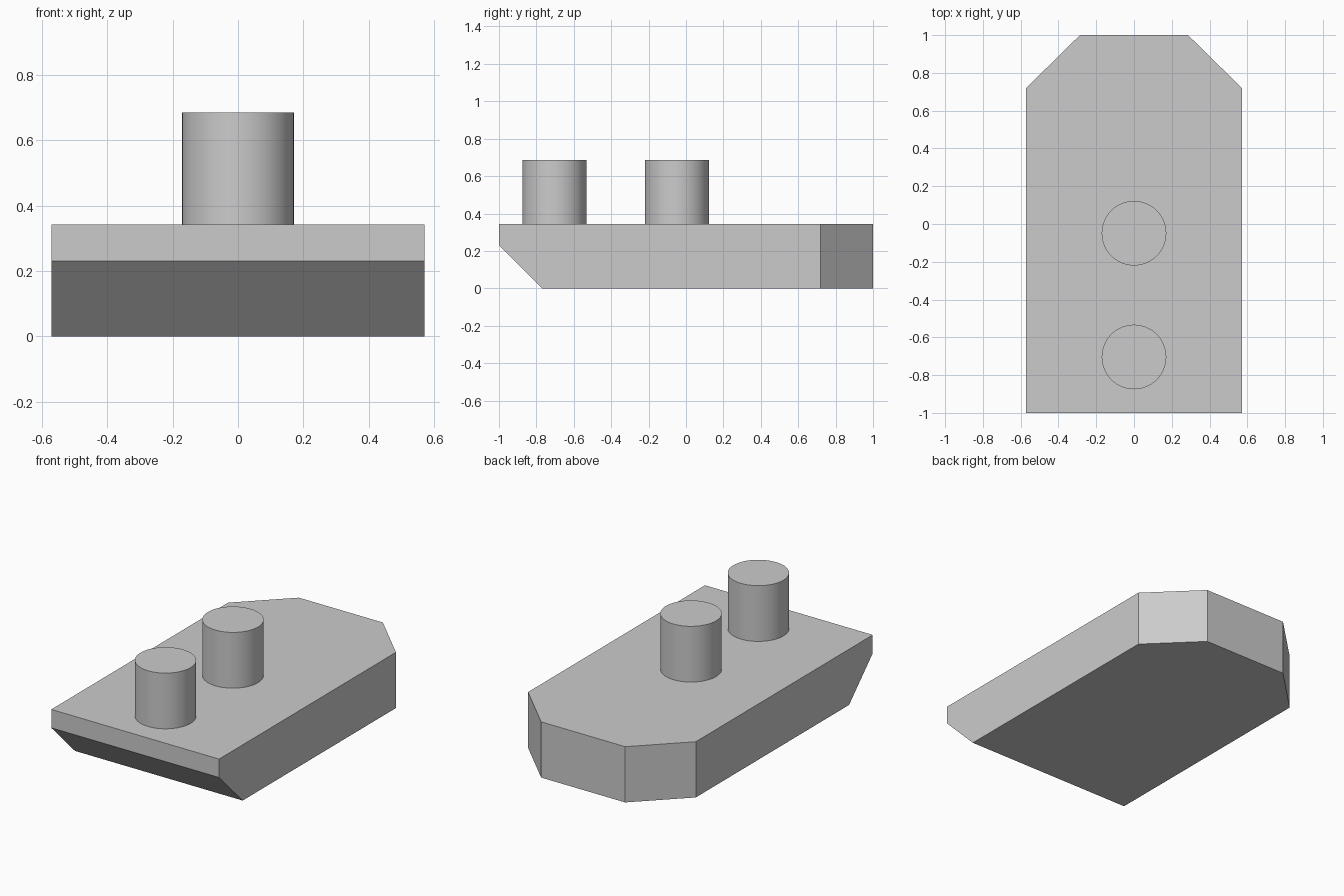
import bpy, bmesh
from math import radians

if "Cube" in bpy.data.objects:
    bpy.data.objects.remove(bpy.data.objects["Cube"])

HULL_TOP = 0.343
PEG_RADIUS = 0.171
PEG_HEIGHT = 0.343


def make_hull():
    # Plan outline with two clipped corners at the back
    half = [(0.571, -1.0), (0.571, 0.72), (0.286, 1.0)]
    outline = half + [(-x, y) for x, y in reversed(half)]
    bm = bmesh.new()
    base = bm.faces.new([bm.verts.new((x, y, 0)) for x, y in outline])
    top = bmesh.ops.extrude_face_region(bm, geom=[base])["geom"]
    bmesh.ops.translate(bm, vec=(0, 0, HULL_TOP),
                        verts=[v for v in top if isinstance(v, bmesh.types.BMVert)])

    # Slanted cut under the front edge
    cut = bmesh.ops.bisect_plane(bm, geom=bm.verts[:] + bm.edges[:] + bm.faces[:],
                                 plane_co=(0, -0.77, 0), plane_no=(0, -1, -1),
                                 clear_outer=True)["geom_cut"]
    bmesh.ops.holes_fill(bm, edges=[e for e in cut if isinstance(e, bmesh.types.BMEdge)])
    bmesh.ops.recalc_face_normals(bm, faces=bm.faces[:])

    mesh = bpy.data.meshes.new("hull")
    bm.to_mesh(mesh)
    bm.free()
    bpy.context.collection.objects.link(bpy.data.objects.new("hull", mesh))


def make_peg(name, y):
    bpy.ops.mesh.primitive_cylinder_add(vertices=64, radius=PEG_RADIUS, depth=PEG_HEIGHT,
                                        location=(0, y, HULL_TOP + PEG_HEIGHT / 2))
    bpy.context.object.name = name
    bpy.ops.object.shade_smooth_by_angle(angle=radians(30))


make_hull()

# Two round funnels standing on the deck
for name, y in (("front_funnel", -0.704), ("middle_funnel", -0.049)):
    make_peg(name, y)
